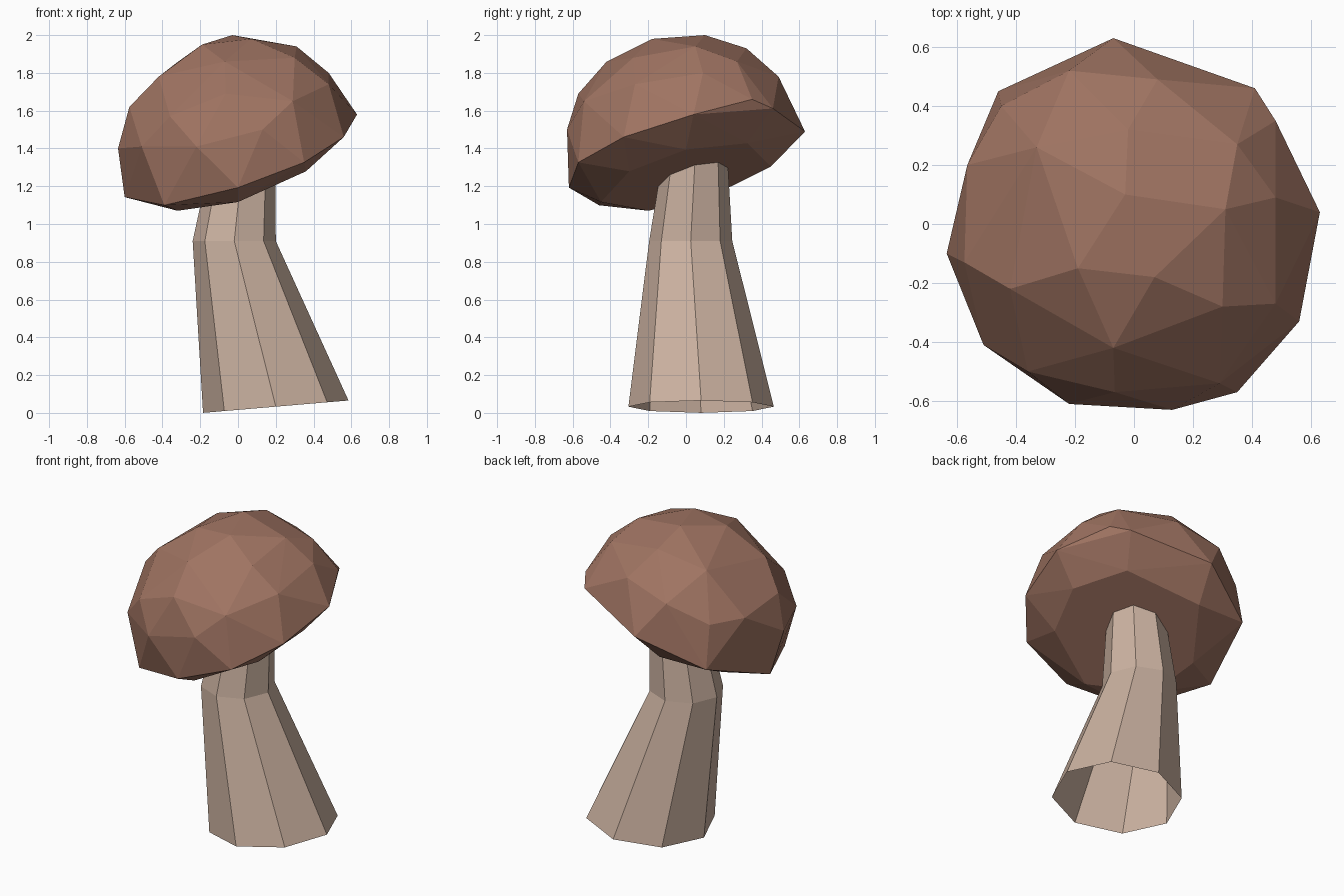
import bpy, bmesh
from math import sin, cos, pi

cube = bpy.data.objects.get("Cube")
if cube:
    bpy.data.objects.remove(cube, do_unlink=True)


def make_material(name, rgb):
    colour = (*rgb, 1.0)
    mat = bpy.data.materials.new(name)
    mat.use_nodes = True
    mat.diffuse_color = colour
    shader = next(n for n in mat.node_tree.nodes if n.type == "BSDF_PRINCIPLED")
    shader.inputs["Base Color"].default_value = colour
    shader.inputs["Roughness"].default_value = 0.9
    return mat


def make_object(name, bm, material):
    bmesh.ops.recalc_face_normals(bm, faces=bm.faces[:])
    mesh = bpy.data.meshes.new(name)
    bm.to_mesh(mesh)
    bm.free()
    mesh.materials.append(material)
    obj = bpy.data.objects.new(name, mesh)
    bpy.context.collection.objects.link(obj)
    return obj


cap_brown = make_material("cap brown", (0.35, 0.174, 0.122))
stem_beige = make_material("stem beige", (0.6, 0.445, 0.355))


# Stem: bent eight-sided tube, open at the foot, with a slanted base
def build_stem():
    sides = 8
    # each section: centre x, y, z, radius, slant along x
    sections = [
        (0.2, 0.08, 0.033, 0.385, 0.085),
        (-0.02, 0.025, 0.91, 0.22, 0.0),
        (0.03, 0.05, 1.38, 0.168, 0.0),
    ]
    bm = bmesh.new()
    rings = []
    for x, y, z, radius, slant in sections:
        ring = []
        for i in range(sides):
            angle = 2 * pi * i / sides
            dx, dy = radius * cos(angle), radius * sin(angle)
            ring.append(bm.verts.new((x + dx, y + dy, z + slant * dx)))
        rings.append(ring)
    for lower, upper in zip(rings, rings[1:]):
        for i in range(sides):
            j = (i + 1) % sides
            bm.faces.new((lower[i], lower[j], upper[j], upper[i]))
    return make_object("stem", bm, stem_beige)


# Cap: faceted dome above a tilted rim, with a flat underside parallel to the rim
def tilted_plane(points, drop):
    return [(x, y, 1.352 - drop + 0.345 * x + 0.257 * y) for x, y in points]


def build_cap():
    rim = [(-0.07, 0.63), (0.41, 0.46), (0.63, 0.04), (0.56, -0.33), (0.35, -0.57),
           (0, -0.62), (-0.39, -0.46), (-0.6, -0.01), (-0.46, 0.45)]
    underside = [(0.47, 0), (0.325, 0.325), (-0.125, 0.45), (-0.355, 0.12),
                 (-0.32, -0.2), (0, -0.45), (0.36, -0.3)]
    crown = [(-0.03, 0.1, 2), (0.07, -0.18, 1.98), (-0.19, -0.15, 1.95),
             (0.31, 0.05, 1.94), (-0.02, 0.32, 1.93)]
    shoulder = [(-0.07, -0.42, 1.86), (0.3, -0.28, 1.88), (0.48, 0.09, 1.8),
                (0.35, 0.27, 1.86), (0.08, 0.49, 1.78), (-0.33, 0.26, 1.85),
                (-0.42, -0.22, 1.78), (0.48, -0.27, 1.74)]
    flank = [(-0.065, -0.57, 1.69), (0.29, -0.54, 1.65), (0.48, 0.35, 1.66),
             (-0.22, 0.52, 1.7), (-0.45, 0.4, 1.58), (-0.565, 0.2, 1.58),
             (-0.575, -0.13, 1.62), (-0.36, -0.5, 1.57)]
    skirt = [(0.13, -0.63, 1.5), (-0.22, -0.61, 1.41),
             (-0.51, -0.41, 1.41), (-0.635, -0.1, 1.4)]
    points = tilted_plane(rim, 0) + tilted_plane(underside, 0.12)
    points += crown + shoulder + flank + skirt

    bm = bmesh.new()
    for point in points:
        bm.verts.new(point)
    bmesh.ops.convex_hull(bm, input=bm.verts[:])
    loose = [v for v in bm.verts if not v.link_faces]
    bmesh.ops.delete(bm, geom=loose, context="VERTS")
    # merge the nearly coplanar triangles into flat facets
    bmesh.ops.dissolve_limit(bm, angle_limit=0.03, verts=bm.verts[:], edges=bm.edges[:])
    return make_object("cap", bm, cap_brown)


build_stem()
build_cap()
